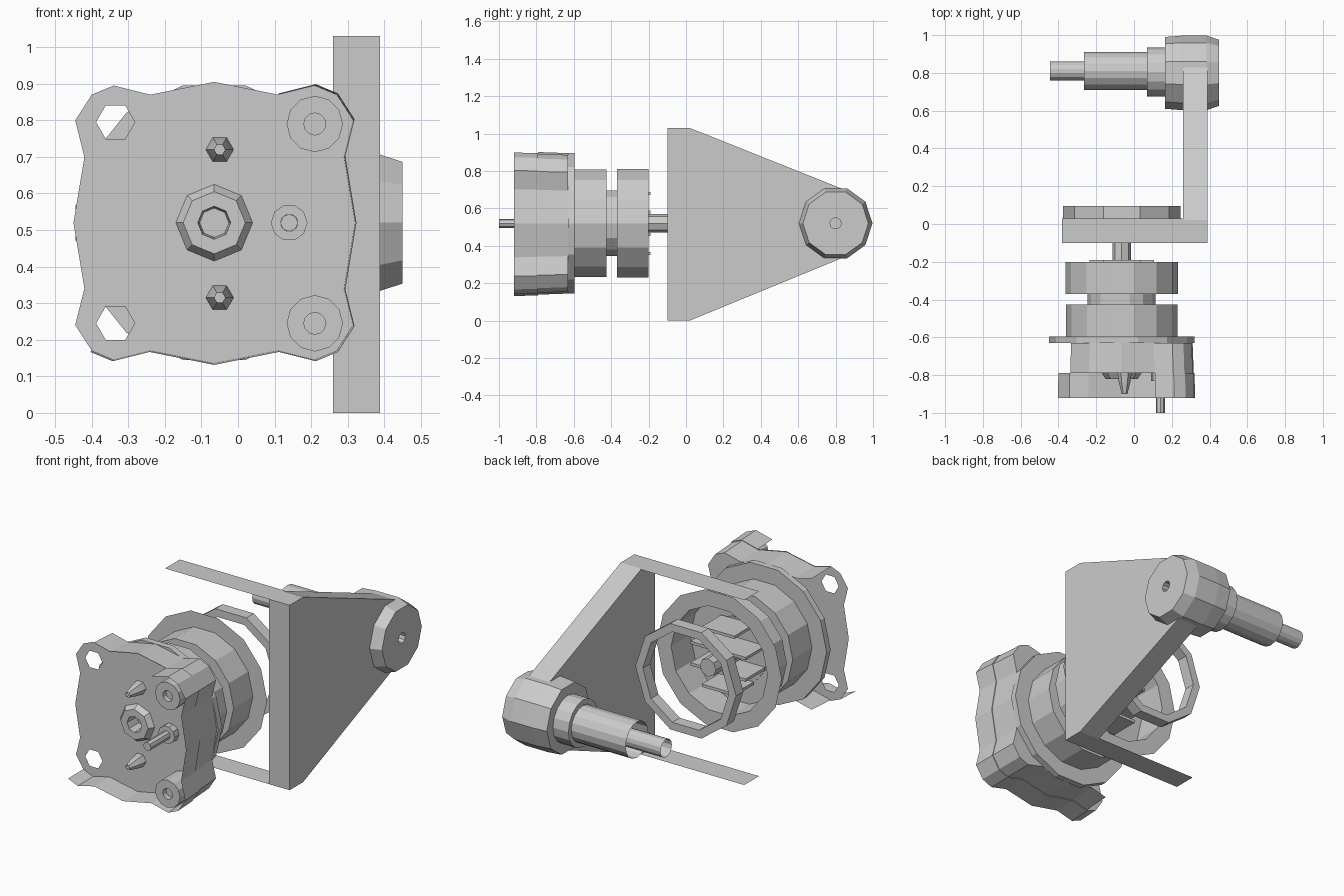
import bpy, bmesh
from math import cos, sin, pi

if "Cube" in bpy.data.objects:
    bpy.data.objects.remove(bpy.data.objects["Cube"])

CX, CZ = -0.065, 0.52      # main axis of the front assembly
BY = 0.80                  # axis of the rear boss (runs along x)


def make(name, verts, faces):
    me = bpy.data.meshes.new(name)
    me.from_pydata(verts, [], faces)
    bm = bmesh.new()
    bm.from_mesh(me)
    bmesh.ops.remove_doubles(bm, verts=bm.verts, dist=0.0005)
    bmesh.ops.recalc_face_normals(bm, faces=bm.faces)
    bm.to_mesh(me)
    bm.free()
    ob = bpy.data.objects.new(name, me)
    bpy.context.collection.objects.link(ob)
    return ob


def lathe(name, profile, sides=12, axis='Y', c=(CX, CZ), closed=False):
    """Revolve (radius, position) points around an axis."""
    verts, faces, n = [], [], len(profile)
    for i in range(sides):
        a = 2 * pi * i / sides
        for r, p in profile:
            u, v = c[0] + r * cos(a), c[1] + r * sin(a)
            verts.append((u, p, v) if axis == 'Y' else (p, u, v))
    for i in range(sides):
        j = (i + 1) % sides
        for k in range(n if closed else n - 1):
            l = (k + 1) % n
            faces.append((i * n + k, i * n + l, j * n + l, j * n + k))
    return make(name, verts, faces)


def ring(name, r0, r1, p0, p1, **kw):
    return lathe(name, [(r0, p0), (r1, p0), (r1, p1), (r0, p1)], closed=True, **kw)


def prism(name, pts, x0, x1):
    """Extrude a (y, z) polygon along x."""
    n = len(pts)
    verts = [(x, y, z) for x in (x0, x1) for y, z in pts]
    faces = [tuple(range(n)), tuple(range(n, 2 * n))]
    faces += [(i, (i + 1) % n, n + (i + 1) % n, n + i) for i in range(n)]
    return make(name, verts, faces)


def box(name, x0, x1, y0, y1, z0, z1):
    return prism(name, [(y0, z0), (y1, z0), (y1, z1), (y0, z1)], x0, x1)


def sheet(name, loops, y):
    """Flat plate facing -y, with the first loop outside and the rest as holes."""
    cu = bpy.data.curves.new(name, 'CURVE')
    cu.dimensions, cu.fill_mode = '2D', 'BOTH'
    for pts in loops:
        sp = cu.splines.new('POLY')
        sp.points.add(len(pts) - 1)
        for p, (x, z) in zip(sp.points, pts):
            p.co = (x, z, 0, 1)
        sp.use_cyclic_u = True
    ob = bpy.data.objects.new(name, cu)
    bpy.context.collection.objects.link(ob)
    ob.rotation_euler = (pi / 2, 0, 0)
    ob.location.y = y
    bpy.ops.object.select_all(action='DESELECT')
    ob.select_set(True)
    bpy.context.view_layer.objects.active = ob
    bpy.ops.object.convert(target='MESH')
    return ob


def circle(x, z, r, n=8):
    return [(x + r * cos(2 * pi * i / n), z + r * sin(2 * pi * i / n)) for i in range(n)]


# Lobed outline of the front housing, one quarter mirrored twice
q = [(.385, 0), (.355, .18), (.38, .28), (.335, .35), (.275, .375), (.175, .35), (0, .385)]
half = q + [(-x, z) for x, z in q[-2::-1]]
outline = half + [(x, -z) for x, z in half[-2:0:-1]]
outline = [(CX + x, CZ + z) for x, z in outline]
n = len(outline)


def wall(name, y0, s0, y1, s1, keep):
    """Side wall along the outline; keep(x, z) picks the segments by midpoint."""
    v = [(CX + (x - CX) * s, y, CZ + (z - CZ) * s) for y, s in ((y0, s0), (y1, s1)) for x, z in outline]
    f = []
    for i in range(n):
        j = (i + 1) % n
        if keep((outline[i][0] + outline[j][0]) / 2, (outline[i][1] + outline[j][1]) / 2):
            f.append((i, j, n + j, n + i))
    return make(name, v, f)


# Recessed front plate with lug holes
holes = [circle(-.335, z, .053, 6) for z in (.795, .245)] + [circle(CX, CZ, .105, 8)]
sheet("housing_plate", [outline] + holes, -.79)

# Rim in front of the plate, and the thicker housing with right lugs behind it
wall("housing_rim", -.92, 1.01, -.79, 1, lambda x, z: x > -.39 and (z < .7 or x > .1) and (x > -.3 or z < .2))
wall("housing_body", -.79, .99, -.63, .975, lambda x, z: x > -.32)
back = [(CX + (x - CX) * .975, CZ + (z - CZ) * .975) for x, z in outline if x > CX - .01]
sheet("housing_back", [back], -.63)

# Hex-socket bolts, ports, central nub and locating pin on the front
for i, z in enumerate((.79, .245)):
    lathe(f"housing_bolt_{i}", [(0, -.89), (.03, -.89), (.03, -.92), (.077, -.92), (.077, -.79)],
          sides=12, c=(.21, z))
for i, z in enumerate((.72, .315)):
    lathe(f"port_{i}", [(.038, -.79), (.03, -.84), (.015, -.90), (.015, -.80)], sides=6, c=(-.05, z))
lathe("center_recess", [(.105, -.79), (.085, -.82), (.045, -.82), (.04, -.74), (0, -.74)], sides=8)
lathe("pin_collar", [(.05, -.79), (.05, -.83), (.024, -.83)], sides=10, c=(.14, CZ))
lathe("pin", [(0, -1), (.024, -1), (.024, -.79)], sides=8, c=(.14, CZ))

# Round flange, first drum and neck disc
ring("flange", .28, .385, -.63, -.595, sides=14)
lathe("front_drum", [(.295, -.60), (.295, -.425), (.18, -.425), (.18, -.37)], sides=14)
lathe("neck_disc", [(.25, -.385), (.10, -.385)], sides=14)

# Second drum: thin wall with a wide rear brim, a floor, a short lip and inner fins
lathe("rear_drum", [(.18, -.37), (.297, -.37), (.297, -.20), (.385, -.20)], sides=14)
lathe("drum_floor", [(.18, -.365), (0, -.365)], sides=14)
for i, dz in enumerate((-.16, -.06, .06, .16)):
    w = .10 if i in (0, 3) else .17
    box(f"fin_{i}", CX - w, CX + w, -.36, -.19, CZ + dz - .008, CZ + dz + .008)
lathe("drive_shaft", [(.05, -.36), (.05, -.10), (0, -.10)], sides=8)

# Bracket: open base made of top and bottom strips, side wall and locating ring
for nm, z in (("bottom", 0), ("top", 1.03)):
    make(f"bracket_{nm}_strip", [(-.38, -.10, z), (.27, -.10, z), (.27, .03, z), (-.38, .03, z)], [(0, 1, 2, 3)])
prism("bracket_side", [(-.10, 0), (-.10, 1.03), (.02, 1.03), (.86, .695), (.86, .345), (.02, 0)], .26, .388)
ring("locating_ring", .265, .31, .03, .095, sides=10)

# Rear boss with hex socket, collar, tube and spindle along x
lathe("boss", [(0, .40), (.03, .40), (.03, .45), (.175, .45), (.197, .385), (.197, .25), (.19, .165), (.12, .165)],
      sides=10, axis='X', c=(BY, CZ))
lathe("boss_collar", [(.13, .17), (.13, .07), (.10, .07)], sides=16, axis='X', c=(BY + .005, CZ))
lathe("boss_tube", [(.10, .07), (.10, -.265)], sides=16, axis='X', c=(BY + .01, CZ))
lathe("boss_spindle", [(.05, -.20), (.05, -.445)], sides=14, axis='X', c=(BY + .01, CZ))
